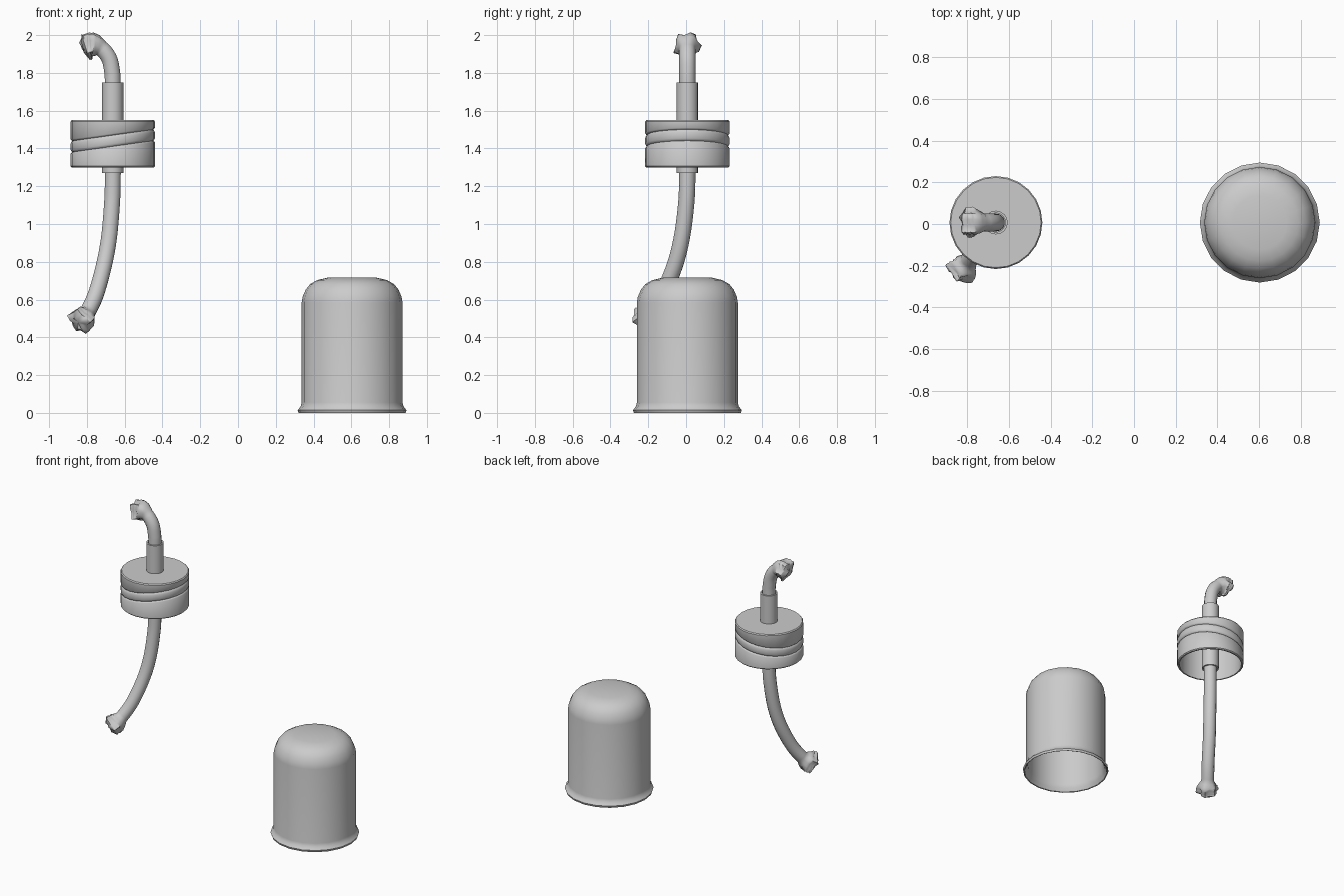
import bpy, bmesh, math, random
from mathutils import Vector

if "Cube" in bpy.data.objects:
    bpy.data.objects.remove(bpy.data.objects["Cube"])

random.seed(4)
HX, CX, CY = -0.663, 0.604, 0.007


def finish(name, bm, angle=40):
    bmesh.ops.remove_doubles(bm, verts=bm.verts, dist=1e-5)
    bmesh.ops.recalc_face_normals(bm, faces=bm.faces)
    me = bpy.data.meshes.new(name)
    bm.to_mesh(me)
    bm.free()
    ob = bpy.data.objects.new(name, me)
    bpy.context.collection.objects.link(ob)
    bpy.ops.object.select_all(action='DESELECT')
    bpy.context.view_layer.objects.active = ob
    ob.select_set(True)
    bpy.ops.object.shade_smooth_by_angle(angle=math.radians(angle))
    return ob


def bridge(bm, rings, closed=False):
    pairs = list(zip(rings, rings[1:])) + ([(rings[-1], rings[0])] if closed else [])
    for a, b in pairs:
        n = len(a)
        for i in range(n):
            j = (i + 1) % n
            bm.faces.new((a[i], a[j], b[j], b[i]))


def lathe(name, profile, x, y, sides=20, loop=False):
    """Profile rows: radius, height, sideways tilt (rise at the +x side)."""
    bm = bmesh.new()
    rings = []
    for row in profile:
        r, z = row[:2]
        tilt = row[2] if len(row) > 2 else 0
        ring = []
        for i in range(sides):
            a = math.tau * i / sides
            ring.append(bm.verts.new((x + r * math.cos(a), y + r * math.sin(a),
                                      z + tilt * math.cos(a))))
        rings.append(ring)
    bridge(bm, rings, loop)
    if not loop:
        bm.faces.new(rings[0])
        bm.faces.new(rings[-1])
    return finish(name, bm)


# Cap: hollow bell with a flared rim
lathe("cap", [(0.17, 0.702), (0.21, 0.685), (0.237, 0.635), (0.254, 0.585), (0.256, 0.05),
              (0.264, 0.025), (0.277, 0.002), (0.283, 0.0), (0.288, 0.014), (0.282, 0.022),
              (0.272, 0.035), (0.267, 0.055), (0.267, 0.585), (0.262, 0.615), (0.246, 0.652),
              (0.222, 0.682), (0.185, 0.703), (0.13, 0.716)], CX, CY)

# Collar: open below, with a tilted thread band between two grooves
R, T = 0.223, 0.03
lathe("threaded_collar", [(0.208, 1.535), (0.208, 1.30), (0.217, 1.30), (R, 1.306),
                          (R, 1.402, T), (0.219, 1.407, T), (0.214, 1.411, T), (0.219, 1.415, T),
                          (R, 1.424, T), (R, 1.456, T), (0.219, 1.465, T), (0.214, 1.470, T),
                          (0.219, 1.474, T), (R, 1.479, T), (R, 1.543), (0.217, 1.55)],
      HX, CY, 24)

# Wick tube through the collar
lathe("wick_tube", [(0.046, 1.27), (0.057, 1.27), (0.057, 1.75), (0.046, 1.75)],
      HX, CY, 16, loop=True)


# Wick: swept rope with frayed ends
def catmull(pts, steps=5):
    p = [2 * pts[0] - pts[1]] + pts + [2 * pts[-1] - pts[-2]]
    out = []
    for i in range(1, len(p) - 2):
        a, b, c, d = p[i - 1:i + 3]
        for s in range(steps):
            t = s / steps
            out.append(0.5 * (2 * b + (c - a) * t + (2 * a - 5 * b + 4 * c - d) * t * t
                              + (3 * b - a - 3 * c + d) * t ** 3))
    return out + [pts[-1]]


def fray(d):
    """Radius factor and raggedness at distance d from an end."""
    if d < 0.045:
        return 1.5, 0.22
    if d < 0.085:
        return 1.0 + 0.5 * (0.085 - d) / 0.04, 0.08
    return 1.0, 0.0


def wick(name, pts, sides=14):
    path = catmull([Vector(p) for p in pts])
    bm = bmesh.new()
    rings = []
    side = Vector((0, 1, 0))
    for i, p in enumerate(path):
        t = (path[min(i + 1, len(path) - 1)] - path[max(i - 1, 0)]).normalized()
        u = (side - t * side.dot(t)).normalized()
        side = u
        v = t.cross(u)
        d0, d1 = (p - path[0]).length, (p - path[-1]).length
        f, rag = fray(min(d0, d1))
        ring = []
        for k in range(sides):
            a = math.tau * k / sides
            r = 0.043 * f * (1 + rag * math.cos(5 * a + 0.8) + rag * random.uniform(-0.3, 0.3))
            ring.append(bm.verts.new(p + r * (u * math.cos(a) + v * math.sin(a))))
        rings.append(ring)
    bridge(bm, rings)
    # ragged rounded tips
    for ring, p, q in ((rings[0], path[0], path[1]), (rings[-1], path[-1], path[-2])):
        out = (p - q).normalized()
        inner = [bm.verts.new(p + (w.co - p) * 0.55 + out * random.uniform(0.008, 0.026))
                 for w in ring]
        bridge(bm, [ring, inner])
        tip = bm.verts.new(p + out * 0.01)
        for k in range(sides):
            bm.faces.new((inner[k], inner[(k + 1) % sides], tip))
    return finish(name, bm, 60)


wick("wick", [(-0.808, 0.007, 1.938), (-0.785, 0.007, 1.945), (-0.755, 0.007, 1.944),
              (-0.715, 0.007, 1.922), (-0.681, 0.007, 1.873), (-0.667, 0.007, 1.81),
              (HX, 0.007, 1.74), (HX, 0.007, 1.5), (HX, 0.006, 1.22), (-0.669, -0.002, 1.08),
              (-0.684, -0.024, 0.92), (-0.71, -0.06, 0.78), (-0.75, -0.12, 0.635),
              (-0.79, -0.172, 0.545), (-0.818, -0.209, 0.502), (-0.84, -0.233, 0.482)])
